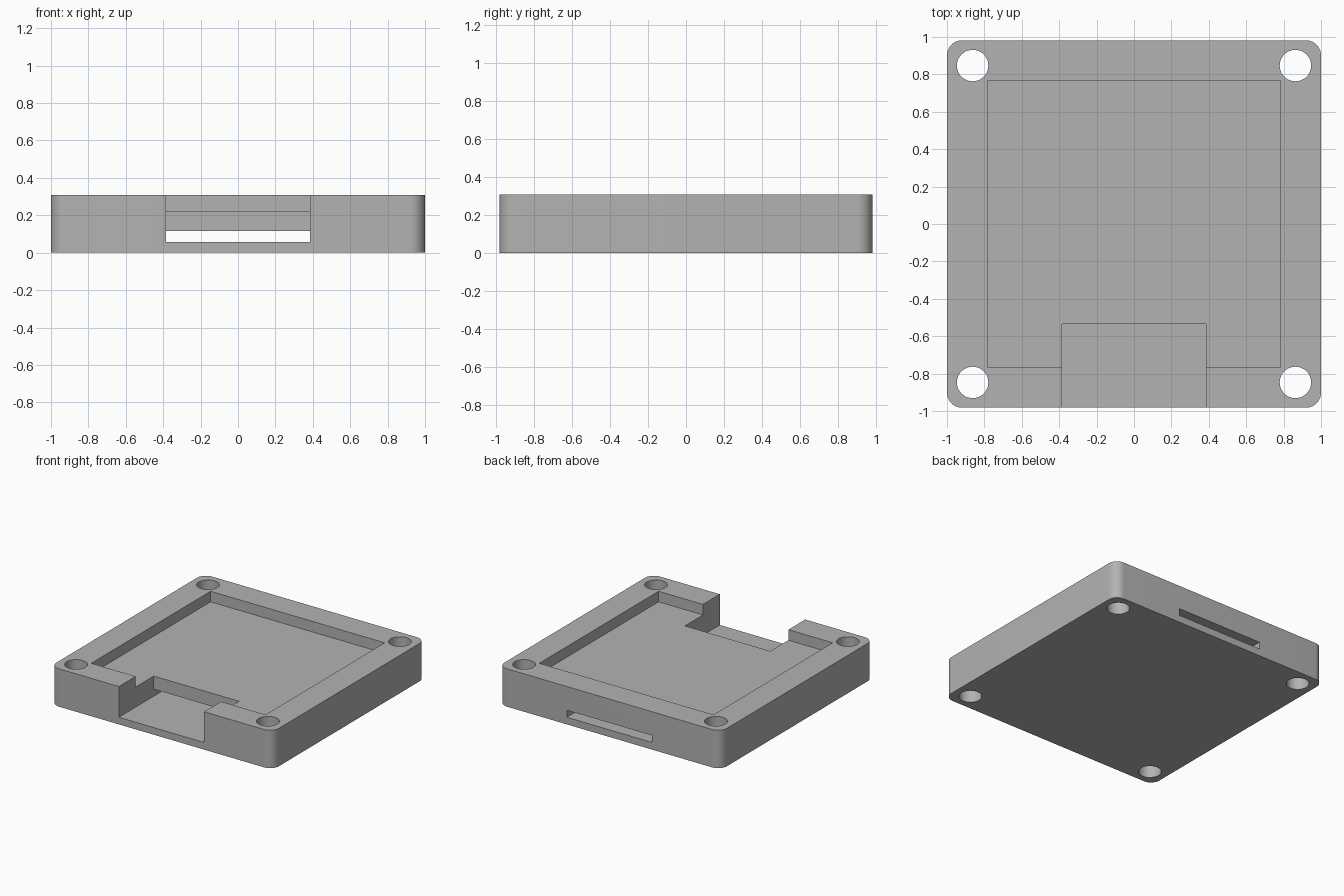
import bpy
import bmesh
import math

old = bpy.data.objects.get("Cube")
if old:
    bpy.data.objects.remove(old, do_unlink=True)

HALF_X, HALF_Y, HEIGHT = 1.0, 0.982, 0.308
CORNER = 0.08
PORT = 0.384       # half width of the front notch and the slot
FLOOR = 0.058      # floor height of the notch and the slot

grey = bpy.data.materials.new("light_grey")
grey.use_nodes = True
colour = (0.45, 0.45, 0.45, 1)
grey.diffuse_color = colour
grey.node_tree.nodes["Principled BSDF"].inputs["Base Color"].default_value = colour


def make_object(name, bm):
    bmesh.ops.recalc_face_normals(bm, faces=bm.faces)
    mesh = bpy.data.meshes.new(name)
    bm.to_mesh(mesh)
    bm.free()
    mesh.materials.append(grey)
    obj = bpy.data.objects.new(name, mesh)
    bpy.context.collection.objects.link(obj)
    return obj


def prism(name, outline, z0, z1):
    bm = bmesh.new()
    face = bm.faces.new([bm.verts.new((x, y, z0)) for x, y in outline])
    top = bmesh.ops.extrude_face_region(bm, geom=[face])["geom"]
    verts = [v for v in top if isinstance(v, bmesh.types.BMVert)]
    bmesh.ops.translate(bm, verts=verts, vec=(0, 0, z1 - z0))
    return make_object(name, bm)


def arc(cx, cy, radius, start, sweep, steps):
    angles = [start + sweep * i / steps for i in range(steps + 1)]
    return [(cx + radius * math.cos(a), cy + radius * math.sin(a)) for a in angles]


def box(name, x, y0, y1, z0, z1):
    return prism(name, [(-x, y0), (x, y0), (x, y1), (-x, y1)], z0, z1)


# Tray block with rounded vertical corners
outline = []
for i, (sx, sy) in enumerate([(1, 1), (-1, 1), (-1, -1), (1, -1)]):
    outline += arc(sx * (HALF_X - CORNER), sy * (HALF_Y - CORNER), CORNER,
                   i * math.pi / 2, math.pi / 2, 12)
tray = prism("tray", outline, 0, HEIGHT)

# Recess, front notch and the slot running through to the back
cutters = [
    box("recess_cutter", 0.783, -0.766, 0.766, 0.222, HEIGHT + 0.1),
    box("notch_cutter", PORT, -HALF_Y - 0.1, -0.534, FLOOR, HEIGHT + 0.2),
    box("slot_cutter", PORT, -0.7, HALF_Y + 0.1, FLOOR, 0.115),
]

# Screw holes in the four corners
for sx in (-1, 1):
    for sy in (-1, 1):
        ring = arc(sx * 0.863, sy * 0.847, 0.084, 0, math.tau, 48)[:-1]
        cutters.append(prism("hole_cutter", ring, -0.1, HEIGHT + 0.1))

bpy.context.view_layer.objects.active = tray
for cutter in cutters:
    cutter.hide_render = True
    cut = tray.modifiers.new("cut", 'BOOLEAN')
    cut.operation = 'DIFFERENCE'
    cut.solver = 'EXACT'
    cut.object = cutter
    bpy.ops.object.modifier_apply(modifier=cut.name)
    bpy.data.objects.remove(cutter, do_unlink=True)

# Smooth the corners and holes, keep the edges sharp
bpy.ops.object.select_all(action='DESELECT')
tray.select_set(True)
bpy.ops.object.shade_smooth_by_angle(angle=math.radians(30))
